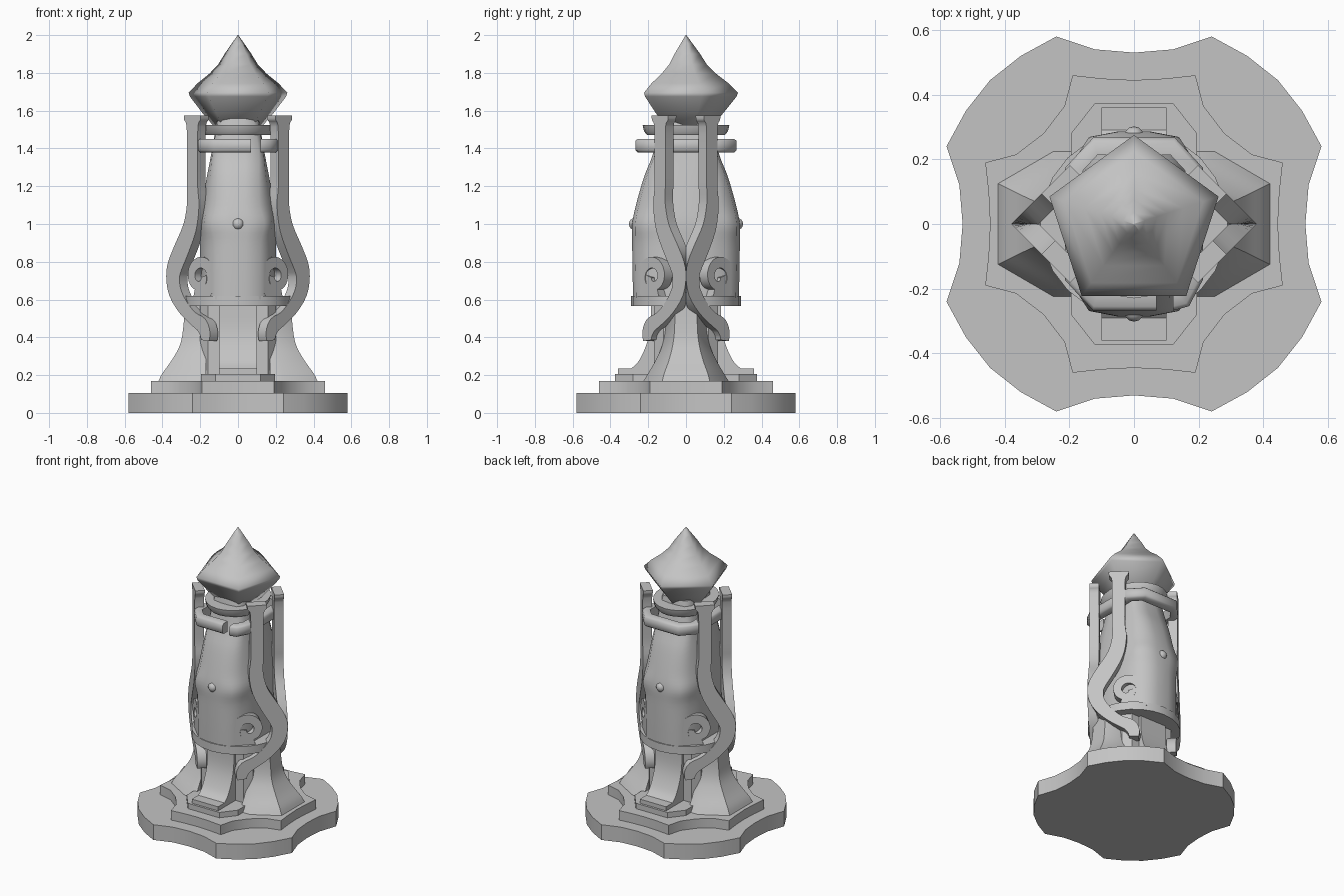
import bpy, bmesh
from math import sin, cos, pi, radians, sqrt
from mathutils import Vector

cube = bpy.data.objects.get("Cube")
if cube:
    bpy.data.objects.remove(cube, do_unlink=True)

stone = bpy.data.materials.new("grey_stone")
stone.use_nodes = True
GREY = (0.55, 0.55, 0.55, 1)
stone.diffuse_color = GREY
stone.node_tree.nodes["Principled BSDF"].inputs["Base Color"].default_value = GREY


def loft(name, rings, closed=False, angle=30):
    """Skin a list of equal-length point loops; cap the ends unless closed."""
    bm = bmesh.new()
    rows = [[bm.verts.new(p) for p in ring] for ring in rings]
    pairs = list(zip(rows, rows[1:])) + ([(rows[-1], rows[0])] if closed else [])
    for a, b in pairs:
        for i in range(len(a)):
            j = (i + 1) % len(a)
            bm.faces.new((a[i], a[j], b[j], b[i]))
    if not closed:
        bm.faces.new(rows[0])
        bm.faces.new(rows[-1])
    bmesh.ops.remove_doubles(bm, verts=bm.verts, dist=0.0005)
    bmesh.ops.recalc_face_normals(bm, faces=bm.faces)
    mesh = bpy.data.meshes.new(name)
    bm.to_mesh(mesh)
    bm.free()
    mesh.materials.append(stone)
    obj = bpy.data.objects.new(name, mesh)
    bpy.context.collection.objects.link(obj)
    bpy.ops.object.select_all(action='DESELECT')
    obj.select_set(True)
    bpy.context.view_layer.objects.active = obj
    bpy.ops.object.shade_smooth_by_angle(angle=radians(angle))
    return obj


def slab(name, outline, z0, z1):
    return loft(name, [[(x, y, z) for x, y in outline] for z in (z0, z1)])


def smooth_path(points, steps=4):
    """Catmull-Rom resampling of points with any number of components."""
    pts = [Vector(p) for p in points]
    pts = [pts[0]] + pts + [pts[-1]]
    out = []
    for a, b, c, d in zip(pts, pts[1:], pts[2:], pts[3:]):
        for k in range(steps):
            t = k / steps
            out.append(0.5 * (2 * b + (c - a) * t + (2 * a - 5 * b + 4 * c - d) * t ** 2
                              + (3 * b - a - 3 * c + d) * t ** 3))
    return out + [pts[-1]]


def fourfold(half):
    """Outline from the points between an axis and the diagonal."""
    quad = half + [(y, x) for x, y in reversed(half[1:-1])]
    out = []
    for k in range(4):
        c, s = round(cos(k * pi / 2)), round(sin(k * pi / 2))
        out += [(c * x - s * y, s * x + c * y) for x, y in quad]
    return out


def quadrants(q):
    """Mirror a quadrant's points (from +x towards +y) around both axes."""
    r = list(reversed(q))
    return (q + [(-x, y) for x, y in r] + [(-x, -y) for x, y in q]
            + [(x, -y) for x, y in r])


# Stepped plinth
slab("base_plate", fourfold([(.53, 0), (.54, .12), (.58, .24), (.52, .35), (.445, .445)]), 0, .105)
slab("middle_step", fourfold([(.445, 0), (.45, .1), (.46, .19), (.365, .215), (.28, .28)]), .105, .17)
slab("upper_step", quadrants([(.195, .28), (.12, .375)]), .17, .207)

# Lower core with flared buttresses
slab("pedestal_core", quadrants([(.2, .12), (.16, .17)]), .17, .62)
flare = smooth_path([(.17, .42, .125, .225), (.21, .4, .115, .2), (.28, .35, .09, .16),
                     (.36, .307, .07, .125), (.45, .29, .06, .11), (.58, .28, .06, .11)])
foot = smooth_path([(.29, .235), (.25, .275), (.21, .36), (.19, .45), (.185, .58)])
for s, side in ((1, "left"), (-1, "right")):
    loft(side + "_buttress", [[(s * .17, -w, z), (s * (x * .4 + .08), -w, z), (s * x, -n, z),
                               (s * x, n, z), (s * (x * .4 + .08), w, z), (s * .17, w, z)]
                              for z, x, n, w in flare])
for s, side in ((-1, "front"), (1, "back")):
    profile = [(.05, .2), (.36, .2), (.36, .235)] + [tuple(p) for p in foot] + [(.05, .58)]
    loft(side + "_foot", [[(x, s * y, z) for y, z in profile] for x in (-.1, .1)])

# Ledge under the lantern body
N = 24
ledge = [(.17, .565), (.29, .565), (.29, .62), (.17, .62)]
loft("body_ledge", [[(r * cos(2 * pi * i / N), r * sin(2 * pi * i / N), z) for i in range(N)]
                    for r, z in ledge], closed=True)

# Tapered body with rounded front and back panels: height, depth, panel, side
body = smooth_path([(.6, .28, .12, .2), (.75, .283, .12, .2), (.9, .285, .12, .2),
                    (1.0, .285, .14, .2), (1.1, .265, .115, .19), (1.25, .222, .11, .165),
                    (1.38, .172, .11, .14), (1.56, .14, .08, .11)])
loft("lantern_body", [[(x, y, z) for x, y in
                       quadrants([(w, d * .35), ((w + p) / 2 + .01, d * .72),
                                  (p, d * .94), (p * .35, d)])]
                      for z, d, p, w in body], angle=50)

# Round studs on the panels
for s, side in ((-1, "front"), (1, "back")):
    bpy.ops.mesh.primitive_uv_sphere_add(segments=12, ring_count=8, radius=.032,
                                         location=(0, s * .27, 1.0))
    stud = bpy.context.object
    stud.name = side + "_stud"
    stud.data.materials.append(stone)
    bpy.ops.object.shade_smooth()

# Collar with a slot at the front
path = [(.12, -.24), (.15, -.235), (.185, -.17), (.185, .17), (.12, .24), (-.12, .24),
        (-.185, .17), (-.185, -.17), (-.12, -.24), (.07, -.24)]
rings = []
for i, p in enumerate(path):
    tangent = Vector(path[min(i + 1, len(path) - 1)]) - Vector(path[max(i - 1, 0)])
    n = Vector((tangent.y, -tangent.x)).normalized()
    if i in (0, len(path) - 1):
        n = Vector((0, -1))
    rings.append([(p[0] + n.x * a, p[1] + n.y * a, 1.415 + h)
                  for a, h in ((.028, -.025), (.028, .025), (.015, .036),
                               (-.028, .036), (-.028, -.036), (.015, -.036))])
loft("slotted_collar", rings, angle=50)

# Dished neck ring
dish = [(.14, 1.47), (.205, 1.47), (.222, 1.49), (.23, 1.525), (.14, 1.525)]
loft("neck_ring", [[(.84 * r * cos(2 * pi * i / N), r * sin(2 * pi * i / N), z)
                    for i in range(N)] for r, z in dish], closed=True)

# Five-sided pointed cap
cap = [(.12, 1.5), (.2, 1.59), (.268, 1.675), (.275, 1.695), (.225, 1.745), (.16, 1.795),
       (.11, 1.845), (.075, 1.9), (.035, 1.955), (.002, 2.0)]
loft("pointed_cap", [[(r * cos(pi / 2 + 2 * pi * i / 5), r * sin(pi / 2 + 2 * pi * i / 5), z)
                      for i in range(5)] for r, z in cap], angle=62)

# Scrolled brackets: two angled plates meeting at each side
arm = [(.195, 1.575, .062), (.195, 1.55, .06), (.195, 1.515, .042), (.195, 1.35, .04),
       (.195, 1.2, .04), (.2, 1.1, .045), (.175, .98, .05), (.11, .86, .055), (.065, .78, .054),
       (.05, .72, .05), (.065, .64, .046), (.125, .56, .04), (.2, .5, .036),
       (.265, .465, .042), (.29, .42, .038), (.29, .383, .03)]
spiral = []
for k in range(34):
    t = k / 33
    a = radians(-115 + 480 * t)
    r = .1 - .072 * t ** 1.3
    spiral.append((.25 + r * cos(a), .72 + r * sin(a), .036 - .016 * t))
THICK = .06


def strip(name, points, sx, sy):
    """A flat band of varying width lying in one of the angled side planes."""
    def place(u, z, d):
        return (sx * (.38 - (u + d) / sqrt(2)), sy * max((u - d) / sqrt(2), 0), z)
    sections = []
    for i, (u, z, w) in enumerate(points):
        a, b = points[max(i - 1, 0)], points[min(i + 1, len(points) - 1)]
        n = Vector((b[1] - a[1], a[0] - b[0])).normalized() * w
        lo, hi = (max(u - n.x, 0), z - n.y), (max(u + n.x, 0), z + n.y)
        sections.append([place(*lo, 0), place(*hi, 0), place(*hi, THICK), place(*lo, THICK)])
    return loft(name, sections, angle=35)


for sx, side in ((1, "left"), (-1, "right")):
    for sy, end in ((-1, "front"), (1, "back")):
        strip(f"{side}_{end}_bracket", smooth_path(arm, 3), sx, sy)
        strip(f"{side}_{end}_scroll", spiral, sx, sy)
